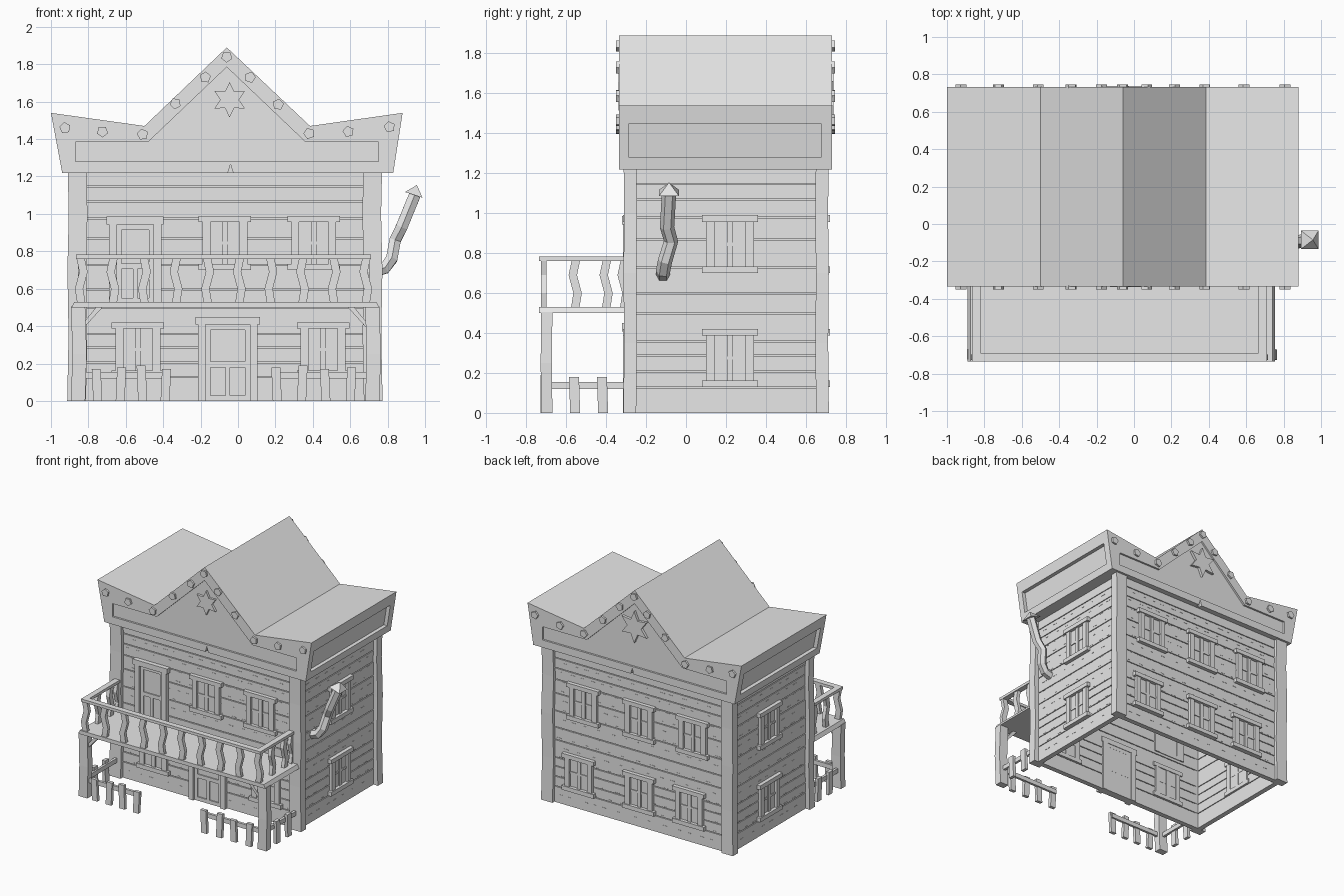
import bpy, bmesh, math, random
from mathutils import Matrix, Vector

random.seed(4)
if "Cube" in bpy.data.objects:
    bpy.data.objects.remove(bpy.data.objects["Cube"])

grey = bpy.data.materials.new("weathered_grey")
grey.use_nodes = True
grey.diffuse_color = (0.8, 0.8, 0.8, 1)
grey.node_tree.nodes["Principled BSDF"].inputs["Base Color"].default_value = (0.8, 0.8, 0.8, 1)


def finish(name, bm, matrix=Matrix()):
    bmesh.ops.recalc_face_normals(bm, faces=bm.faces)
    mesh = bpy.data.meshes.new(name)
    bm.to_mesh(mesh)
    bm.free()
    mesh.transform(matrix)
    mesh.materials.append(grey)
    ob = bpy.data.objects.new(name, mesh)
    bpy.context.collection.objects.link(ob)
    return ob


def boxes(name, items, matrix=Matrix()):
    """One object from (x0, x1, y0, y1, z0, z1) boxes."""
    bm = bmesh.new()
    for x0, x1, y0, y1, z0, z1 in items:
        place = Matrix.Translation(((x0 + x1) / 2, (y0 + y1) / 2, (z0 + z1) / 2))
        size = Matrix.Diagonal((x1 - x0, y1 - y0, z1 - z0, 1))
        bmesh.ops.create_cube(bm, size=1, matrix=place @ size)
    return finish(name, bm, matrix)


def prism(name, outline, y0, y1):
    """Outline in x, z pushed along y."""
    bm = bmesh.new()
    face = bm.faces.new([bm.verts.new((x, y0, z)) for x, z in outline])
    side = bmesh.ops.extrude_face_region(bm, geom=[face])["geom"]
    verts = [v for v in side if isinstance(v, bmesh.types.BMVert)]
    bmesh.ops.translate(bm, verts=verts, vec=(0, y1 - y0, 0))
    return finish(name, bm)


def tube(name, path, rx, ry, sides=4, follow=False):
    """Sections strung along a path, level or turned to follow it."""
    bm = bmesh.new()
    path = [Vector(p) for p in path]
    rings = []
    for i, p in enumerate(path):
        way = (path[min(i + 1, len(path) - 1)] - path[max(i - 1, 0)]).normalized()
        turn = Vector((0, 0, 1)).rotation_difference(way) if follow else Matrix.Identity(3)
        ring = []
        for k in range(sides):
            a = 2 * math.pi * (k + 0.5) / sides
            s = math.sqrt(2) if sides == 4 else 1
            ring.append(bm.verts.new(p + turn @ Vector((rx * s * math.cos(a), ry * s * math.sin(a), 0))))
        rings.append(ring)
    for lo, hi in zip(rings, rings[1:]):
        for k in range(sides):
            n = (k + 1) % sides
            bm.faces.new((lo[k], lo[n], hi[n], hi[k]))
    bm.faces.new(rings[0])
    bm.faces.new(rings[-1])
    return finish(name, bm)


def cut(target, cutter):
    cutter.hide_render = True
    cutter.hide_viewport = True
    mod = target.modifiers.new(cutter.name, 'BOOLEAN')
    mod.operation = 'DIFFERENCE'
    mod.solver = 'EXACT'
    mod.object = cutter


# Wall frames: local x runs along the wall, local -y points outward
def frame(x, y, degrees):
    return Matrix.Translation((x, y, 0)) @ Matrix.Rotation(math.radians(degrees), 4, 'Z')


walls = {"front": (frame(0, -0.285, 0), -0.85, 0.72),
         "right": (frame(0.735, 0, 90), -0.27, 0.68),
         "back": (frame(0, 0.69, 180), -0.72, 0.85),
         "left": (frame(-0.875, 0, -90), -0.68, 0.27)}
seams = [0, 0.13, 0.21, 0.29, 0.36, 0.5, 0.6, 0.73, 0.87, 0.98, 1.07, 1.15, 1.225]

for side, (m, u0, u1) in walls.items():
    boxes(side + "_wall_backing", [(u0, u1, 0.012, 0.028, 0, 1.22)], m)
    boxes(side + "_planks", [(u0, u1, 0, 0.04, a, b - 0.006) for a, b in zip(seams, seams[1:])], m)
    marks = []
    for row in range(15):
        z = 0.065 + row * 0.075
        u = u0 + 0.07 + random.random() * 0.06
        while u < u1 - 0.08:
            marks.append((u, u + random.uniform(0.02, 0.045), -0.002, 0.002, z, z + 0.004))
            u += random.uniform(0.08, 0.14)
    boxes(side + "_wood_marks", marks, m)


def window(name, side, u, z):
    """Window with sill, lintel, jambs and glazing bars."""
    parts = [(u - 0.14, u + 0.14, -0.03, 0.05, z + 0.112, z + 0.145),
             (u - 0.14, u + 0.14, -0.03, 0.05, z - 0.145, z - 0.112),
             (u - 0.015, u + 0.015, -0.014, 0.046, z - 0.115, z + 0.115),
             (u - 0.08, u + 0.08, -0.01, 0.044, z - 0.008, z + 0.008),
             (u - 0.085, u + 0.085, -0.004, 0.042, z - 0.115, z + 0.115)]
    for s in (-1, 1):
        c = u + s * 0.099
        parts.append((c - 0.021, c + 0.021, -0.022, 0.048, z - 0.115, z + 0.115))
    boxes(name, parts, walls[side][0])


low, high = 0.275, 0.845
for side, places in {"front": [(-0.07, high), (0.405, high), (-0.535, low), (0.455, low)],
                     "right": [(0.22, high), (0.22, low)],
                     "left": [(-0.22, high), (-0.22, low)],
                     "back": [(-0.41, high), (0.08, high), (0.55, high),
                              (-0.45, low), (0.08, low), (0.52, low)]}.items():
    for i, (u, z) in enumerate(places):
        window(f"{side}_window_{i + 1}", side, u, z)


def door(name, x0, x1, z0, z1):
    """Framed door with an upper pane and two lower panels."""
    f, mid, h = 0.042, (x0 + x1) / 2, z1 - z0
    a, b, top = x0 + f, x1 - f, z1 - f
    split = z0 + h * 0.4
    parts = [(x0, a, -0.03, 0.05, z0, top), (b, x1, -0.03, 0.05, z0, top),
             (x0 - 0.012, x1 + 0.012, -0.036, 0.05, top, z1),
             (a, b, -0.005, 0.045, z0, top)]
    for p, q, r, s in [(a, a + 0.025, z0, top), (b - 0.025, b, z0, top), (a, b, top - 0.03, top),
                       (a, b, split, split + 0.03), (a, b, z0, z0 + 0.03),
                       (mid - 0.012, mid + 0.012, z0, split)]:
        parts.append((p, q, -0.014, 0.046, r, s))
    boxes(name, parts, walls["front"][0])


door("lower_door", -0.215, 0.105, 0, 0.45)
door("upper_door", -0.69, -0.41, 0.52, 0.985)

# Slightly crooked corner posts
for x, sx in ((-0.86, -1), (0.72, 1)):
    for y, sy in ((-0.28, -1), (0.682, 1)):
        path = [(x + sx * d, y + sy * d * 0.5, z) for d, z in
                ((0.003, 0), (-0.004, 0.35), (0.002, 0.7), (-0.005, 1.0), (0, 1.225))]
        tube("corner_post", path, 0.05, 0.032)

# Peaked roof block with recessed panels
roof = prism("roof", [(-0.94, 1.22), (0.83, 1.22), (0.88, 1.54), (0.385, 1.47),
                      (-0.06, 1.89), (-0.5, 1.47), (-1, 1.54)], -0.335, 0.732)
panel = [(-0.87, 1.28), (0.75, 1.28), (0.75, 1.385), (0.36, 1.385),
         (-0.06, 1.785), (-0.48, 1.385), (-0.87, 1.385)]
cut(roof, prism("front_panel_cutter", panel, -0.4, -0.32))
cut(roof, prism("back_panel_cutter", panel, 0.717, 0.8))
cut(roof, prism("right_panel_cutter", [(0.809, 1.28), (0.95, 1.28), (0.95, 1.45), (0.836, 1.45)], -0.285, 0.675))
cut(roof, prism("left_panel_cutter", [(-0.92, 1.28), (-1.1, 1.28), (-1.1, 1.45), (-0.952, 1.45)], -0.285, 0.675))
chip = [(-0.06, 1.2), (-0.02, 1.2), (-0.04, 1.265)]
cut(roof, prism("front_chip_cutter", chip, -0.4, -0.31))
cut(roof, prism("back_chip_cutter", chip, 0.705, 0.8))

# Five-sided studs along the gables
studs = [(-0.925, 1.46), (-0.725, 1.44), (-0.51, 1.425), (-0.335, 1.59), (-0.175, 1.73), (-0.06, 1.84),
         (0.065, 1.73), (0.215, 1.585), (0.38, 1.43), (0.59, 1.44), (0.81, 1.465)]


def polygon(x, z, radii, n, start):
    return [(x + radii[k % len(radii)] * math.cos(start + 2 * math.pi * k / n),
             z + radii[k % len(radii)] * math.sin(start + 2 * math.pi * k / n)) for k in range(n)]


for x, z in studs:
    ring = polygon(x, z, [0.031], 5, random.random())
    prism("front_stud", ring, -0.35, -0.33)
    prism("back_stud", ring, 0.727, 0.747)

# Six-pointed stars
prism("front_star", polygon(-0.045, 1.61, [0.095, 0.05], 12, math.pi / 2), -0.338, -0.315)
prism("back_star", polygon(-0.06, 1.6, [0.125, 0.062], 12, math.pi / 2), 0.71, 0.738)

# Balcony deck, posts and braces
prism("balcony_deck", [(-0.89, 0.5), (0.755, 0.5), (0.74, 0.53), (-0.875, 0.53)], -0.735, -0.27)
for x, s in ((-0.855, 1), (0.718, -1)):
    tube("balcony_post", [(x, -0.697, 0), (x + 0.008, -0.7, 0.25), (x, -0.697, 0.505)], 0.038, 0.028)
    prism("balcony_brace", [(x + s * 0.03, 0.39), (x + s * 0.03, 0.42), (x + s * 0.1, 0.505),
                            (x + s * 0.135, 0.505)], -0.715, -0.68)

# Railing with bent balusters
boxes("balcony_rail", [(-0.865, 0.71, -0.735, -0.69, 0.76, 0.782),
                       (-0.865, -0.82, -0.69, -0.28, 0.76, 0.782),
                       (0.665, 0.71, -0.69, -0.28, 0.76, 0.782)])
shape = ((0, 0.525), (0.012, 0.6), (-0.012, 0.69), (0.004, 0.765))
for i in range(10):
    x, s = -0.838 + i * 0.169, (1 if i % 2 else -1)
    tube("front_baluster", [(x + s * d, -0.712, z) for d, z in shape], 0.022, 0.014)
for x in (-0.842, 0.688):
    for y in (-0.555, -0.4, -0.31):
        tube("side_baluster", [(x, y + d, z) for d, z in shape], 0.014, 0.021)

# Low picket fences
rails = [(-0.83, -0.365, -0.71, -0.69, 0.12, 0.155), (0.185, 0.69, -0.71, -0.69, 0.12, 0.155)]
for x in (-0.855, 0.718):
    rails.append((x - 0.01, x + 0.01, -0.68, -0.29, 0.12, 0.155))
boxes("fence_rails", rails)
for i, x in enumerate((-0.75, -0.63, -0.51, -0.39, 0.21, 0.34, 0.47, 0.6)):
    lean = 0.008 if i % 2 else -0.008
    tube("front_picket", [(x, -0.715, 0), (x + lean, -0.715, 0.17 + 0.01 * (i % 3))], 0.024, 0.013)
for x, out in ((-0.855, -0.015), (0.718, 0.015)):
    for y in (-0.555, -0.415):
        tube("side_picket", [(x + out, y, 0), (x + out, y - 0.006, 0.18)], 0.013, 0.025)

# Crooked stovepipe with a pointed cap
tube("stovepipe", [(0.72, -0.115, 0.69), (0.785, -0.115, 0.71), (0.822, -0.105, 0.76), (0.84, -0.075, 0.86),
                   (0.875, -0.095, 0.93), (0.945, -0.085, 1.1)], 0.036, 0.036, 6, True)
bm = bmesh.new()
bmesh.ops.create_cone(bm, cap_ends=True, segments=4, radius1=0.07, radius2=0, depth=0.055)
finish("stovepipe_cap", bm, Matrix.Translation((0.948, -0.085, 1.128))
       @ Matrix.Rotation(math.radians(18), 4, 'Y') @ Matrix.Rotation(math.radians(45), 4, 'Z'))
